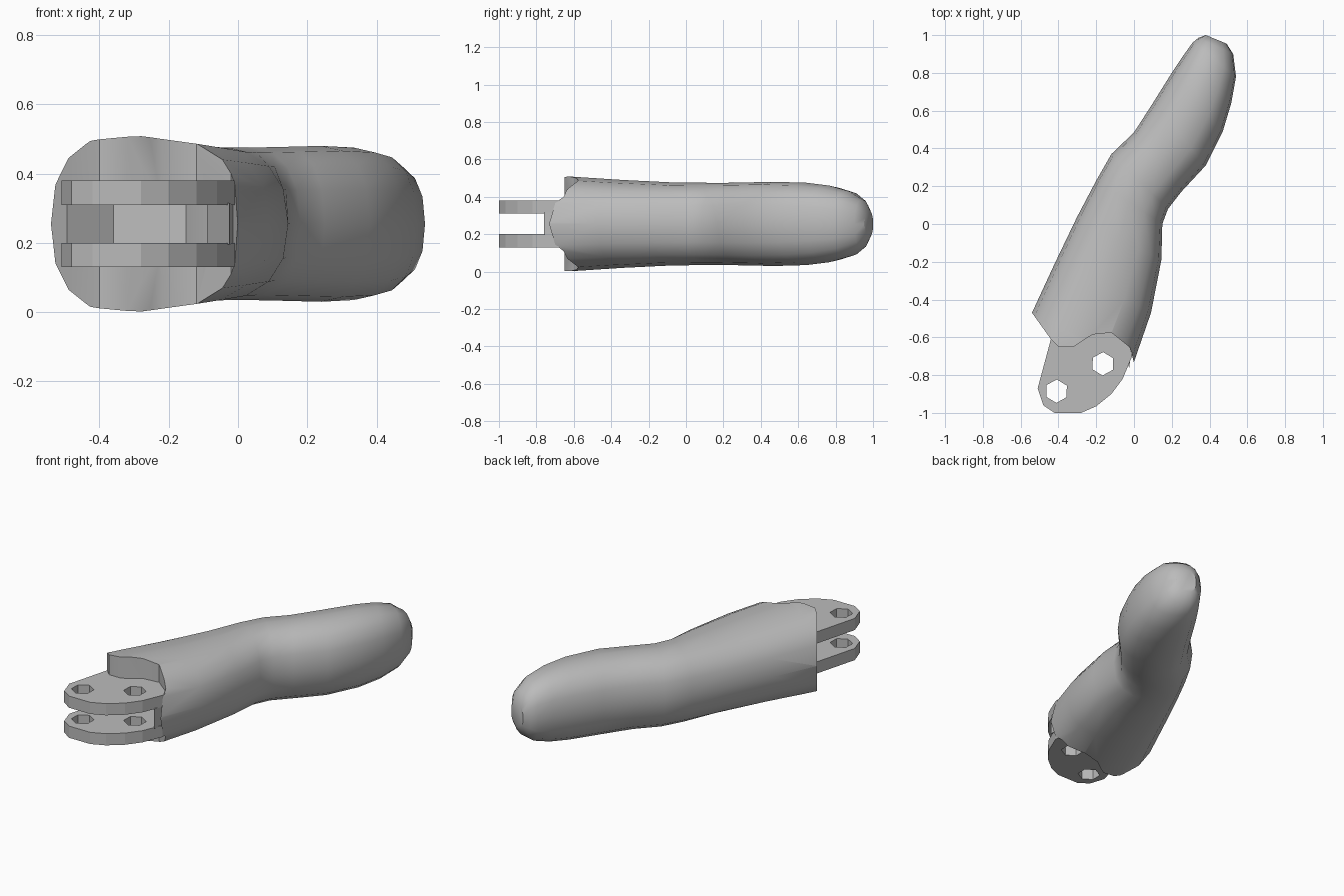
import bpy, bmesh, math
from mathutils import Vector

default = bpy.data.objects.get("Cube")
if default:
    bpy.data.objects.remove(default, do_unlink=True)

GREY = (0.5, 0.5, 0.5, 1)
grey = bpy.data.materials.new("grey plastic")
grey.use_nodes = True
grey.diffuse_color = GREY
grey.node_tree.nodes["Principled BSDF"].inputs["Base Color"].default_value = GREY

MID = 0.255  # height of the symmetry plane


def finish(name, bm):
    bmesh.ops.recalc_face_normals(bm, faces=bm.faces)
    mesh = bpy.data.meshes.new(name)
    bm.to_mesh(mesh)
    bm.free()
    mesh.materials.append(grey)
    obj = bpy.data.objects.new(name, mesh)
    bpy.context.collection.objects.link(obj)
    return obj


def prism(name, outline, low, high):
    bm = bmesh.new()
    face = bm.faces.new([bm.verts.new((x, y, low)) for x, y in outline])
    top = bmesh.ops.extrude_face_region(bm, geom=[face])["geom"]
    bmesh.ops.translate(bm, vec=(0, 0, high - low),
                        verts=[v for v in top if isinstance(v, bmesh.types.BMVert)])
    return finish(name, bm)


def cut(obj, cutter):
    mod = obj.modifiers.new("cut", 'BOOLEAN')
    mod.operation = 'DIFFERENCE'
    mod.solver = 'EXACT'
    mod.object = cutter
    bpy.context.view_layer.objects.active = obj
    bpy.ops.object.modifier_apply(modifier=mod.name)
    bpy.data.objects.remove(cutter, do_unlink=True)


def loft(name, stations, sides=16, power=2.4):
    bm = bmesh.new()
    rings = []
    for lx, ly, rx, ry, half in stations:
        a, b = Vector((lx, ly, MID)), Vector((rx, ry, MID))
        ring = []
        for i in range(sides):
            t = 2 * math.pi * i / sides
            c, s = math.cos(t), math.sin(t)
            u = math.copysign(abs(c) ** (2 / power), c)
            w = math.copysign(abs(s) ** (2 / power), s)
            ring.append(bm.verts.new((a + b) / 2 + (b - a) / 2 * u + Vector((0, 0, half * w))))
        rings.append(ring)
    for p, q in zip(rings, rings[1:]):
        for i in range(sides):
            j = (i + 1) % sides
            bm.faces.new((p[i], p[j], q[j], q[i]))
    bm.faces.new(rings[0])
    bm.faces.new(rings[-1])
    return finish(name, bm)


# Grip body: left edge, right edge and half height along its length
body = loft("grip_body", [
    (-0.62, -0.64, -0.06, -0.92, 0.26),
    (-0.54, -0.47, 0.0, -0.73, 0.252),
    (-0.42, -0.21, 0.09, -0.47, 0.235),
    (-0.30, 0.04, 0.145, -0.19, 0.222),
    (-0.20, 0.23, 0.15, 0.0, 0.22),
    (-0.12, 0.37, 0.18, 0.08, 0.22),
    (0.0, 0.485, 0.25, 0.17, 0.222),
    (0.10, 0.64, 0.38, 0.31, 0.225),
    (0.20, 0.80, 0.47, 0.49, 0.22),
    (0.26, 0.89, 0.515, 0.64, 0.205),
    (0.31, 0.96, 0.54, 0.78, 0.175),
    (0.34, 0.985, 0.525, 0.90, 0.13),
    (0.38, 1.0, 0.49, 0.955, 0.07)])

# Wavy front end of the grip
cut(body, prism("end_cutter", [
    (-0.60, -0.386), (-0.44, -0.61), (-0.40, -0.65), (-0.32, -0.65), (-0.22, -0.585),
    (-0.12, -0.575), (-0.02, -0.655), (0.0, -0.735), (0.06, -0.82),
    (0.1, -1.2), (-0.9, -1.2), (-0.9, -0.386)], -0.2, 0.8))

# Slot running back into the grip between the two plates
cut(body, prism("slot_cutter", [
    (-0.50, -0.54), (-0.36, -0.44), (-0.15, -0.48), (-0.05, -0.66), (-0.1, -0.9),
    (-0.6, -0.9)], 0.199, 0.311))

# Pair of hinge plates, each with two pin holes
plate = [(-0.38, -0.45), (-0.44, -0.61), (-0.51, -0.87), (-0.48, -0.96), (-0.42, -1.0),
         (-0.28, -1.0), (-0.20, -0.965), (-0.12, -0.90), (-0.06, -0.82), (-0.01, -0.70),
         (-0.01, -0.62), (-0.15, -0.46)]
for name, low in (("lower_hinge_plate", 0.13), ("upper_hinge_plate", 0.31)):
    obj = prism(name, plate, low, low + 0.07)
    for cx, cy in ((-0.41, -0.885), (-0.165, -0.74)):
        hole = [(cx + 0.062 * math.cos(k * math.pi / 3 + 0.5),
                 cy + 0.062 * math.sin(k * math.pi / 3 + 0.5)) for k in range(6)]
        cut(obj, prism("pin_hole_cutter", hole, low - 0.1, low + 0.2))

# Small web joining the plates at the right rear corner
prism("plate_web", [(-0.09, -0.60), (-0.025, -0.76), (-0.005, -0.60)], 0.195, 0.315)

# Smooth shading on the grip only
bpy.ops.object.select_all(action='DESELECT')
body.select_set(True)
bpy.context.view_layer.objects.active = body
bpy.ops.object.shade_smooth_by_angle(angle=math.radians(35))
